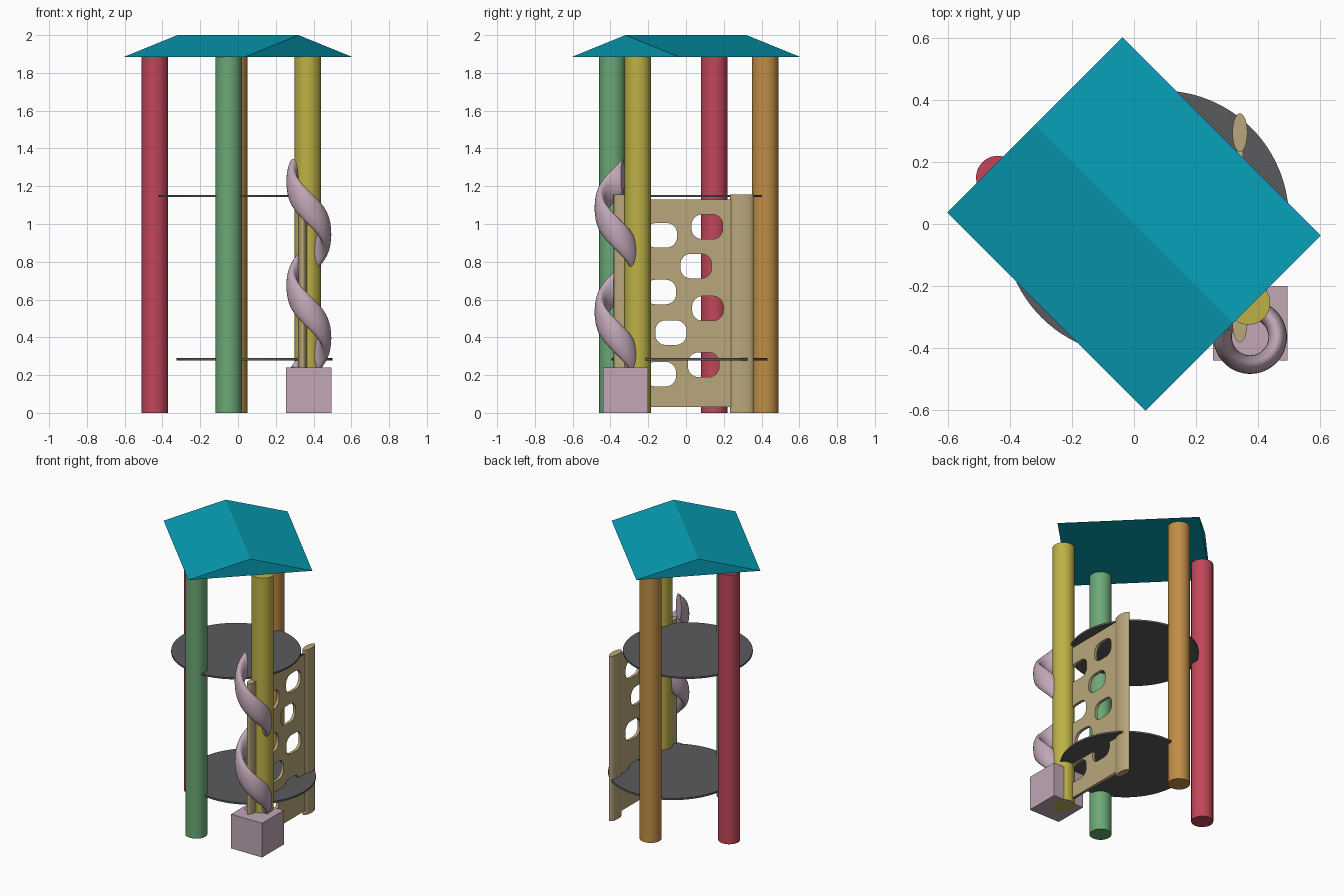
import bpy, bmesh, math
from mathutils import Vector

if "Cube" in bpy.data.objects:
    bpy.data.objects.remove(bpy.data.objects["Cube"])


def paint(obj, rgb):
    m = bpy.data.materials.new(obj.name + "_paint")
    m.diffuse_color = (*[c ** 2.2 for c in rgb], 1)
    m.use_nodes = True
    m.node_tree.nodes["Principled BSDF"].inputs["Base Color"].default_value = m.diffuse_color
    obj.data.materials.append(m)


def smooth(obj):
    bpy.ops.object.select_all(action='DESELECT')
    obj.select_set(True)
    bpy.context.view_layer.objects.active = obj
    bpy.ops.object.shade_smooth_by_angle(angle=math.radians(40))


def from_bmesh(name, bm, rgb):
    bmesh.ops.recalc_face_normals(bm, faces=bm.faces)
    me = bpy.data.meshes.new(name)
    bm.to_mesh(me)
    bm.free()
    obj = bpy.data.objects.new(name, me)
    bpy.context.collection.objects.link(obj)
    paint(obj, rgb)
    return obj


def cylinder(name, x, y, z0, z1, rx, ry, rgb, sides=64):
    bpy.ops.mesh.primitive_cylinder_add(vertices=sides, radius=1, depth=1,
                                        location=(x, y, (z0 + z1) / 2))
    obj = bpy.context.object
    obj.name = name
    obj.scale = (rx, ry, z1 - z0)
    bpy.ops.object.transform_apply(location=False, rotation=False, scale=True)
    paint(obj, rgb)
    smooth(obj)
    return obj


# four round posts
for name, x, y, rgb in [("red_post", -0.44, 0.15, (0.75, 0.28, 0.35)),
                        ("green_post", -0.05, -0.39, (0.42, 0.65, 0.46)),
                        ("yellow_post", 0.37, -0.255, (0.74, 0.69, 0.28)),
                        ("orange_post", -0.02, 0.42, (0.75, 0.55, 0.28))]:
    cylinder(name, x, y, 0, 1.886, 0.07, 0.07, rgb)

# two round decks
DARK = (0.36, 0.36, 0.37)
cylinder("lower_deck", 0.0875, 0.0185, 0.278, 0.29, 0.4125, 0.4125, DARK, 96)
cylinder("upper_deck", -0.0075, -0.01, 1.142, 1.154, 0.4125, 0.4125, DARK, 96)

# gabled roof: triangle profile extruded along the diagonal ridge
bm = bmesh.new()
along = Vector((1, -1, 0)).normalized()
across = Vector((1, 1, 0)).normalized()
profile = [(-0.4, 1.885), (0.4, 1.885), (0, 2.0)]
tri = bm.faces.new([bm.verts.new(-0.453 * along + s * across + Vector((0, 0, z)))
                    for s, z in profile])
ext = bmesh.ops.extrude_face_region(bm, geom=[tri], use_keep_orig=True)
bmesh.ops.translate(bm, vec=0.906 * along,
                    verts=[v for v in ext["geom"] if isinstance(v, bmesh.types.BMVert)])
from_bmesh("roof", bm, (0.06, 0.61, 0.70))

# climbing wall: flat outline with rounded holes, extruded
TAN = (0.72, 0.65, 0.48)


def rounded(cx, cy, w, h, r):
    pts = []
    for k, (sx, sy) in enumerate([(1, 1), (-1, 1), (-1, -1), (1, -1)]):
        for i in range(9):
            a = math.radians(90 * k + 90 * i / 8)
            pts.append((cx + sx * (w / 2 - r) + r * math.cos(a),
                        cy + sy * (h / 2 - r) + r * math.sin(a)))
    return pts


outline = [(-0.30, 0.03), (0.27, 0.03), (0.27, 1.13), (-0.30, 1.13)]
holes = [(-0.13, 0.94), (0.112, 0.985), (0.053, 0.777), (-0.135, 0.64),
         (0.115, 0.553), (-0.08, 0.425), (0.093, 0.255), (-0.135, 0.205)]
cu = bpy.data.curves.new("climbing_wall", 'CURVE')
cu.dimensions = '2D'
cu.fill_mode = 'BOTH'
cu.extrude = 0.01
for pts in [outline] + [rounded(y, z, 0.165, 0.13, 0.055) for y, z in holes]:
    sp = cu.splines.new('POLY')
    sp.points.add(len(pts) - 1)
    for p, (a, b) in zip(sp.points, pts):
        p.co = (a, b, 0, 1)
    sp.use_cyclic_u = True
wall = bpy.data.objects.new("climbing_wall", cu)
bpy.context.collection.objects.link(wall)
wall.rotation_euler = (math.pi / 2, 0, math.pi / 2)
wall.location.x = 0.342
bpy.ops.object.select_all(action='DESELECT')
wall.select_set(True)
bpy.context.view_layer.objects.active = wall
bpy.ops.object.convert(target='MESH')
wall = bpy.context.object
paint(wall, TAN)

# oval side rails of the climbing wall
for name, y in [("wall_rail_front", -0.32), ("wall_rail_back", 0.295)]:
    cylinder(name, 0.342, y, 0, 1.155, 0.024, 0.0625, TAN, 48)

# spiral slide: upright oval section swept down two turns
PINK = (0.75, 0.65, 0.71)
bm = bmesh.new()
steps, sides, rings = 96, 24, []
for i in range(steps + 1):
    t = 2 * i / steps
    a = math.radians(160) + math.tau * t
    ring = []
    for j in range(sides):
        b = math.tau * j / sides
        r = 0.089 + 0.03 * math.cos(b)
        ring.append(bm.verts.new((0.375 + r * math.cos(a), -0.365 + r * math.sin(a),
                                  1.253 - 0.55 * t + 0.092 * math.sin(b))))
    rings.append(ring)
for p, q in zip(rings, rings[1:]):
    for j in range(sides):
        k = (j + 1) % sides
        bm.faces.new((p[j], p[k], q[k], q[j]))
bm.faces.new(rings[0])
bm.faces.new(rings[-1])
smooth(from_bmesh("spiral_slide", bm, PINK))

# landing block at the foot of the slide
bpy.ops.mesh.primitive_cube_add(size=0.24, location=(0.375, -0.32, 0.12))
block = bpy.context.object
block.name = "slide_block"
paint(block, PINK)
